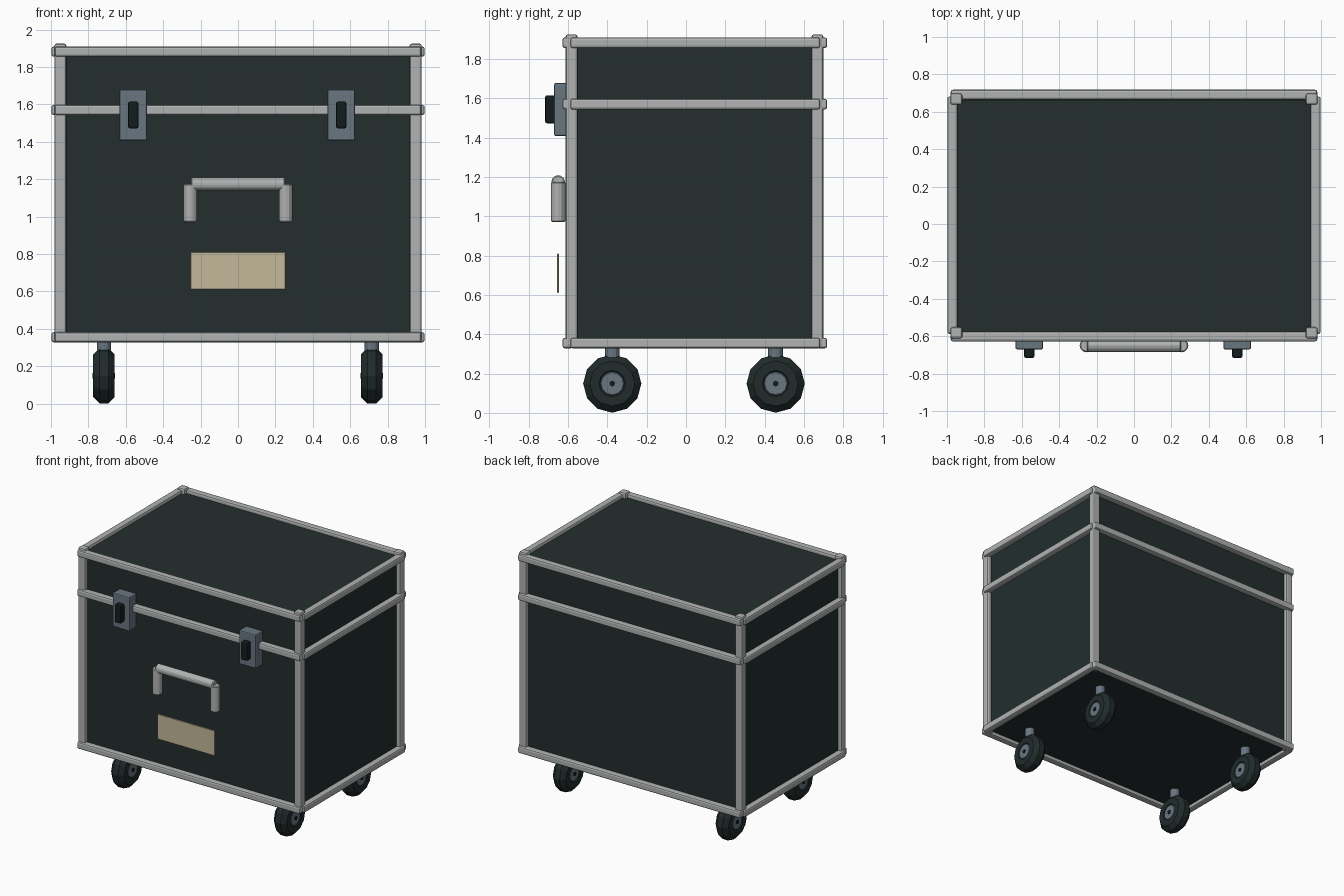
import bpy, bmesh
from math import pi
from mathutils import Matrix, Vector

old = bpy.data.objects.get("Cube")
if old:
    bpy.data.objects.remove(old)


def material(name, rgb):
    m = bpy.data.materials.new(name)
    m.use_nodes = True
    m.diffuse_color = (*rgb, 1)
    bsdf = next(n for n in m.node_tree.nodes if n.type == 'BSDF_PRINCIPLED')
    bsdf.inputs["Base Color"].default_value = (*rgb, 1)
    return m


PANEL = material("dark panel", (0.017, 0.027, 0.027))
METAL = material("light metal", (0.44, 0.45, 0.45))
STEEL = material("blue grey steel", (0.14, 0.18, 0.22))
BLACK = material("black plastic", (0.007, 0.012, 0.012))
RUBBER = material("dark rubber", (0.015, 0.024, 0.024))
LABEL = material("tan label", (0.55, 0.48, 0.32))


def finish(name, bm, mat, bevel=0, segments=2):
    bmesh.ops.recalc_face_normals(bm, faces=bm.faces)
    mesh = bpy.data.meshes.new(name)
    bm.to_mesh(mesh)
    bm.free()
    mesh.materials.append(mat)
    ob = bpy.data.objects.new(name, mesh)
    bpy.context.collection.objects.link(ob)
    if bevel:
        mod = ob.modifiers.new("bevel", 'BEVEL')
        mod.width = bevel
        mod.segments = segments
    return ob


def box(name, x, y, z, mat, bevel=0, segments=2):
    """Box from (min, max) ranges on each axis."""
    bm = bmesh.new()
    size = Vector([r[1] - r[0] for r in (x, y, z)])
    mid = Vector([(r[1] + r[0]) / 2 for r in (x, y, z)])
    bmesh.ops.create_cube(bm, size=1, matrix=Matrix.Translation(mid) @ Matrix.Diagonal((*size, 1)))
    return finish(name, bm, mat, bevel, segments)


def rod(name, centre, radius, length, axis, mat, sides=12, bevel=0):
    bm = bmesh.new()
    turn = {'X': Matrix.Rotation(pi / 2, 4, 'Y'), 'Z': Matrix.Identity(4)}[axis]
    bmesh.ops.create_cone(bm, cap_ends=True, segments=sides, radius1=radius, radius2=radius,
                          depth=length, matrix=Matrix.Translation(centre) @ turn)
    return finish(name, bm, mat, bevel, 1)


def tyre(name, centre, major, minor, mat):
    """Ring around the x axis, swept from an octagonal section."""
    bm = bmesh.new()
    section = bmesh.ops.create_circle(bm, segments=8, radius=minor / 0.924,
                                      matrix=Matrix.Translation((0, major, 0)) @ Matrix.Rotation(pi / 8, 4, 'Z'))
    bmesh.ops.spin(bm, geom=bm.verts[:] + bm.edges[:], cent=(0, 0, 0), axis=(1, 0, 0),
                   angle=2 * pi, steps=12, use_merge=True)
    bmesh.ops.remove_doubles(bm, verts=bm.verts, dist=0.0005)
    bmesh.ops.translate(bm, verts=bm.verts, vec=centre)
    return finish(name, bm, mat)


X, FRONT, BACK = 0.95, -0.582, 0.668      # case corners
SEAM = 1.57

# Case body and lid
box("case_body", (-X, X), (FRONT, BACK), (0.355, SEAM), PANEL)
box("case_lid", (-X, X), (FRONT, BACK), (SEAM, 1.882), PANEL)

# Horizontal edge rails
for level, z in (("bottom", 0.355), ("seam", SEAM), ("top", 1.882)):
    zr = (z - 0.027, z + 0.027)
    box(level + "_rail_front", (-0.98, 0.98), (-0.628, -0.574), zr, METAL, 0.012)
    box(level + "_rail_back", (-0.98, 0.98), (0.664, 0.718), zr, METAL, 0.012)
    for side, s in (("left", 1), ("right", -1)):
        xr = sorted((s * 0.944, s * 0.998))
        box(f"{level}_rail_{side}", xr, (-0.588, 0.682), zr, METAL, 0.012)

# Corner posts
for side, s in (("left", 1), ("right", -1)):
    for end, y in (("front", FRONT), ("back", BACK)):
        box(f"corner_post_{end}_{side}", (s * X - 0.032, s * X + 0.032), (y - 0.03, y + 0.03),
            (0.335, 1.925), METAL, 0.012)

# Latches
for side, x in (("left", 0.552), ("right", -0.56)):
    box("latch_plate_" + side, (x - 0.074, x + 0.074), (-0.67, -0.58), (1.408, 1.678), STEEL, 0.008)
    box("latch_button_" + side, (x - 0.028, x + 0.028), (-0.716, -0.66), (1.472, 1.615), BLACK, 0.01)

# Carry handle
rod("handle_grip", (0, -0.65, 1.174), 0.035, 0.505, 'X', METAL, 12, 0.006)
for side, s in (("left", 1), ("right", -1)):
    rod("handle_arm_" + side, (s * 0.255, -0.65, 1.072), 0.036, 0.205, 'Z', METAL, 12, 0.006)

# Label plate
box("label_plate", (-0.253, 0.253), (-0.655, -0.646), (0.61, 0.81), LABEL, 0.002, 1)

# Castors
for side, x in (("left", 0.715), ("right", -0.717)):
    for end, y in (("front", -0.375), ("back", 0.456)):
        tag = f"_{end}_{side}"
        rod("castor_stem" + tag, (x, y, 0.31), 0.038, 0.1, 'Z', STEEL)
        tyre("castor_tyre" + tag, (x, y, 0.149), 0.091, 0.057, RUBBER)
        rod("castor_hub" + tag, (x, y, 0.149), 0.062, 0.108, 'X', STEEL, 12, 0.005)
        rod("castor_axle" + tag, (x, y, 0.149), 0.015, 0.12, 'X', BLACK, 8)
